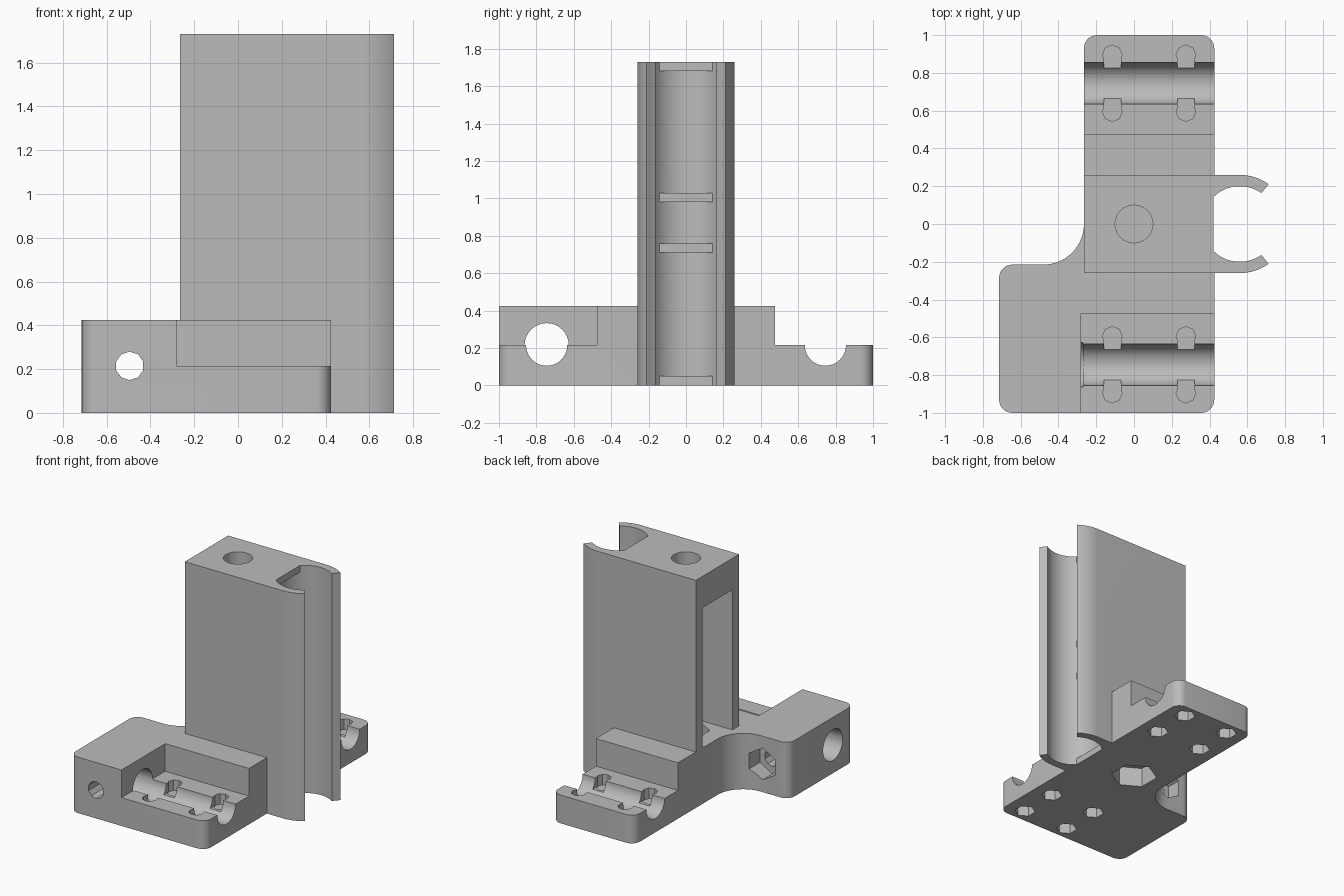
import bpy, bmesh, math
from mathutils import Matrix, Vector

if "Cube" in bpy.data.objects:
    bpy.data.objects.remove(bpy.data.objects["Cube"], do_unlink=True)

grey = bpy.data.materials.new("plain grey")
grey.use_nodes = True
colour = (0.5, 0.5, 0.5, 1)
grey.diffuse_color = colour
grey.node_tree.nodes["Principled BSDF"].inputs["Base Color"].default_value = colour


def finish(name, bm):
    bmesh.ops.recalc_face_normals(bm, faces=bm.faces)
    mesh = bpy.data.meshes.new(name)
    bm.to_mesh(mesh)
    bm.free()
    mesh.materials.append(grey)
    obj = bpy.data.objects.new(name, mesh)
    bpy.context.collection.objects.link(obj)
    return obj


def prism(name, outline, z0, z1):
    bm = bmesh.new()
    face = bm.faces.new([bm.verts.new((x, y, z0)) for x, y in outline])
    new = bmesh.ops.extrude_face_region(bm, geom=[face])["geom"]
    verts = [v for v in new if isinstance(v, bmesh.types.BMVert)]
    bmesh.ops.translate(bm, verts=verts, vec=(0, 0, z1 - z0))
    return finish(name, bm)


def box(name, x0, x1, y0, y1, z0, z1):
    return prism(name, [(x0, y0), (x1, y0), (x1, y1), (x0, y1)], z0, z1)


def rod(name, start, end, radius, sides):
    a, b = Vector(start), Vector(end)
    turn = (b - a).to_track_quat("Z", "Y").to_matrix().to_4x4()
    bm = bmesh.new()
    bmesh.ops.create_cone(bm, cap_ends=True, segments=sides, radius1=radius,
                          radius2=radius, depth=(b - a).length,
                          matrix=Matrix.Translation((a + b) / 2) @ turn)
    return finish(name, bm)


def arc(cx, cy, r, start, end, steps=8):
    angles = [math.radians(start + (end - start) * i / steps) for i in range(steps + 1)]
    return [(cx + r * math.cos(t), cy + r * math.sin(t)) for t in angles]


def combine(target, part, operation):
    mod = target.modifiers.new(operation.lower(), "BOOLEAN")
    mod.operation, mod.solver, mod.object = operation, "EXACT", part
    bpy.context.view_layer.objects.active = target
    bpy.ops.object.modifier_apply(modifier=mod.name)
    bpy.data.objects.remove(part, do_unlink=True)


def cut(part):
    combine(body, part, "DIFFERENCE")


BACK, FRONT, SIDE = -0.265, 0.425, -0.714
LOW, HIGH, TOP = 0.215, 0.425, 1.73
R = 0.07

# Base plate with rounded corners and a concave fillet beside the tower
base_outline = (arc(FRONT - R, 1 - R, R, 0, 90) + arc(BACK + R, 1 - R, R, 90, 180)
                + arc(-0.48, 0, 0.215, 0, -90, 14)
                + arc(SIDE + R, -0.215 - R, R, 90, 180)
                + arc(SIDE + R, -1 + R, R, 180, 270)
                + arc(FRONT - R, -1 + R, R, 270, 360))
body = prism("clamp_bracket", base_outline, 0, HIGH)
cut(box("rear_step", -1, 1, 0.475, 1.2, LOW, 1))
cut(box("front_step", -0.28, 1, -1.2, -0.475, LOW, 1))

# Tower with a round clip opening sideways; its outline includes both arms
clip_x = 0.56
tower_outline = ([(BACK, -0.26)] + arc(clip_x, 0, 0.26, -90, -54)
                 + arc(clip_x, 0, 0.2, -55, -305, 40)
                 + arc(clip_x, 0, 0.26, 54, 90) + [(BACK, 0.26)])
cut(rod("clip_bore", (clip_x, 0, -0.1), (clip_x, 0, 1), 0.2, 64))
combine(body, prism("tower", tower_outline, 0, TOP), "UNION")

# Tower pocket, central bolt hole and nut recesses
cut(box("tower_pocket", -0.5, 0.2, -0.18, 0.18, HIGH, 1.49))
cut(rod("bolt_hole", (0, 0, 1.4), (0, 0, 2), 0.1, 32))
cut(rod("pocket_nut", (0, 0, 0.3), (0, 0, 0.5), 0.165, 6))
cut(rod("base_nut", (0, 0, -0.1), (0, 0, 0.15), 0.165, 6))

# Shaft channels, with screw holes, side notches and nut recesses around them
for side in (-1, 1):
    mid = side * 0.745
    cut(rod("channel", (-0.28, mid, LOW), (1, mid, LOW), 0.11, 40))
    for x in (-0.115, 0.275):
        cut(box("notch", x - 0.045, x + 0.045, mid - 0.15, mid - 0.07, 0.14, 0.3))
        cut(box("notch", x - 0.045, x + 0.045, mid + 0.07, mid + 0.15, 0.14, 0.3))
        for offset in (-0.15, 0.15):
            y = mid + offset
            cut(rod("screw_hole", (x, y, 0.135), (x, y, 0.3), 0.052, 8))
            cut(rod("screw_nut", (x, y, -0.1), (x, y, 0.09), 0.075, 6))

# Shaft bore through the tall side block, and its crossing clamp screw
cut(rod("shaft_bore", (-1, -0.745, LOW), (-0.27, -0.745, LOW), 0.118, 32))
cut(rod("clamp_hole", (-0.495, -1.2, LOW), (-0.495, -0.1, LOW), 0.065, 10))
cut(rod("clamp_nut", (-0.495, -0.33, LOW), (-0.495, 0, LOW), 0.12, 6))

bpy.ops.object.select_all(action="DESELECT")
body.select_set(True)
bpy.context.view_layer.objects.active = body
bpy.ops.object.shade_smooth_by_angle(angle=math.radians(30))

# Ribs across the back of the clip
for i, z in enumerate((0, 0.71, 0.98, TOP - 0.05)):
    box(f"clip_rib_{i + 1}", 0.34, 0.42, -0.148, 0.148, z, z + 0.05)
